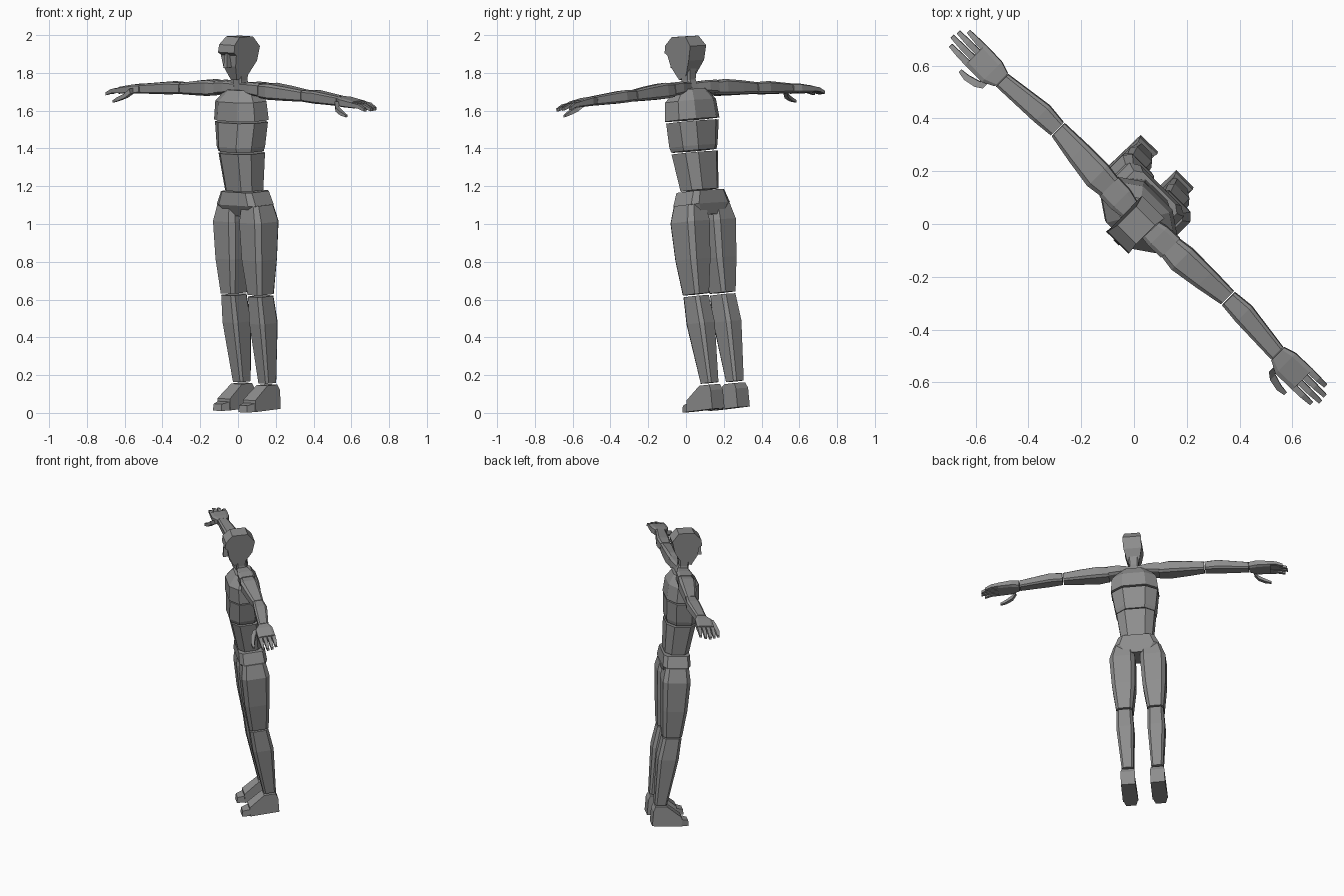
import bpy, bmesh, math
from mathutils import Matrix, Vector

cube = bpy.data.objects.get("Cube")
if cube:
    bpy.data.objects.remove(cube, do_unlink=True)

# One plain grey for the whole figure
grey = bpy.data.materials.new("clay_grey")
grey.use_nodes = True
colour = (0.27, 0.27, 0.27, 1)
grey.diffuse_color = colour
grey.node_tree.nodes["Principled BSDF"].inputs["Base Color"].default_value = colour

# Pose: turned, leaning slightly forward and to one side
POSE = (Matrix.Rotation(math.radians(-45), 4, 'Z')
        @ Matrix.Translation((-0.08, 0.17, 0.02))
        @ Matrix.Rotation(0.087, 4, 'X')
        @ Matrix.Rotation(0.045, 4, 'Y'))


def loft(name, rings, mirror=False):
    """Skin matching rings of points and cap both ends."""
    bm = bmesh.new()
    loops = [[bm.verts.new(p) for p in ring] for ring in rings]
    n = len(loops[0])
    for low, high in zip(loops, loops[1:]):
        for i in range(n):
            j = (i + 1) % n
            bm.faces.new((low[i], low[j], high[j], high[i]))
    bm.faces.new(loops[0][::-1])
    bm.faces.new(loops[-1])
    bmesh.ops.recalc_face_normals(bm, faces=bm.faces)
    mesh = bpy.data.meshes.new(name)
    bm.to_mesh(mesh)
    bm.free()
    mesh.materials.append(grey)
    obj = bpy.data.objects.new(name, mesh)
    bpy.context.collection.objects.link(obj)
    obj.matrix_world = POSE
    if mirror:
        obj.modifiers.new("other_side", 'MIRROR')
    return obj


def section(p, q, hp, hq, cut):
    """Rectangle with its corners cut off by a fraction of each half size."""
    kp, kq = hp * (1 - cut), hq * (1 - cut)
    pts = [(hp, -kq), (hp, kq), (kp, hq), (-kp, hq),
           (-hp, kq), (-hp, -kq), (-kp, -hq), (kp, -hq)]
    if cut == 0:
        pts = pts[::2]
        pts = [(hp, -hq), (hp, hq), (-hp, hq), (-hp, -hq)]
    return [(p + a, q + b) for a, b in pts]


def upright(name, rows, cut=0.4, mirror=False):
    """Rows: height, centre x, centre y, half width, half depth."""
    return loft(name, [[(x, y, z) for x, y in section(cx, cy, hx, hy, cut)]
                       for z, cx, cy, hx, hy in rows], mirror)


def sideways(name, rows, cut=0.3):
    """Rows: distance out, centre y, centre z, half depth, half height."""
    return loft(name, [[(x, y, z) for y, z in section(cy, cz, hy, hz, cut)]
                       for x, cy, cz, hy, hz in rows], True)


# Torso blocks
upright("chest", [(1.54, 0, 0, .152, .105), (1.64, 0, 0, .142, .098),
                  (1.70, 0, .01, .09, .055)], .5)
upright("ribs", [(1.375, 0, -.01, .122, .095), (1.40, 0, -.01, .13, .102),
                 (1.53, 0, 0, .147, .102)], .5)
upright("waist", [(1.165, 0, .005, .10, .078), (1.365, 0, -.005, .122, .095)], .45)
upright("pelvis", [(1.03, 0, .02, .10, .065), (1.09, 0, .01, .145, .09),
                   (1.16, 0, .01, .115, .085)], .25)
upright("neck", [(1.67, 0, .015, .04, .04), (1.75, 0, 0, .03, .032),
                 (1.82, 0, .005, .035, .04)], .3)

# Head: side outline with a half width at each point
outline = [(-.048, 1.755, .022), (.02, 1.775, .036), (.072, 1.85, .058),
           (.095, 1.925, .06), (.055, 1.98, .05), (-.045, 1.985, .05),
           (-.092, 1.945, .058), (-.10, 1.905, .06), (-.082, 1.89, .058),
           (-.078, 1.83, .046)]
loft("head", [[(s * w, y, z) for y, z, w in outline] for s in (-1, 1)])
upright("nose", [(1.825, 0, -.092, .015, .018), (1.90, 0, -.088, .008, .012)], 0)

# Arms
sideways("shoulder", [(.02, .005, 1.715, .035, .022), (.10, .01, 1.71, .05, .033),
                      (.165, .012, 1.705, .05, .036)])
sideways("upper_arm", [(.16, .012, 1.70, .046, .036), (.225, .012, 1.70, .055, .042),
                       (.34, .02, 1.693, .046, .037), (.452, .028, 1.685, .034, .03)])
sideways("forearm", [(.458, .028, 1.685, .034, .03), (.54, .028, 1.683, .042, .033),
                     (.735, .01, 1.672, .032, .025)])
sideways("palm", [(.738, .01, 1.672, .034, .024), (.785, .005, 1.669, .054, .024),
                  (.875, .006, 1.66, .055, .018)])
for i, tip in enumerate((.965, .985, .98, .955)):
    y = -.037 + i * .0285
    mid = (.875 + tip) / 2
    sideways("finger_%d" % (i + 1), [(.872, y, 1.66, .012, .012),
                                     (mid, y, 1.655, .011, .011),
                                     (tip, y, 1.638, .008, .008)], 0)
sideways("thumb", [(.765, -.048, 1.662, .016, .014), (.79, -.07, 1.637, .014, .012),
                   (.835, -.083, 1.618, .012, .010), (.87, -.083, 1.605, .007, .006)], 0)

# Legs
upright("thigh", [(.615, .10, .005, .052, .062), (.80, .098, .005, .074, .08),
                  (1.0, .098, .01, .082, .09), (1.09, .09, .01, .062, .075)],
        .3, True)
upright("calf", [(.14, .095, .04, .038, .04), (.46, .10, .02, .056, .067),
                 (.605, .10, .005, .05, .06)], .3, True)

# Feet: side outline with a half width at each point
foot = [(.088, 0, .046), (.088, .10, .046), (.075, .13, .04), (.0, .13, .04),
        (-.10, .06, .046), (-.102, 0, .05)]
loft("foot", [[(.095 + s * w, y, z) for y, z, w in foot] for s in (-1, 1)], True)
toes = [(-.10, 0, .046), (-.10, .045, .042), (-.145, .036, .03), (-.152, 0, .032)]
loft("toes", [[(.095 + s * w, y, z) for y, z, w in toes] for s in (-1, 1)], True)
